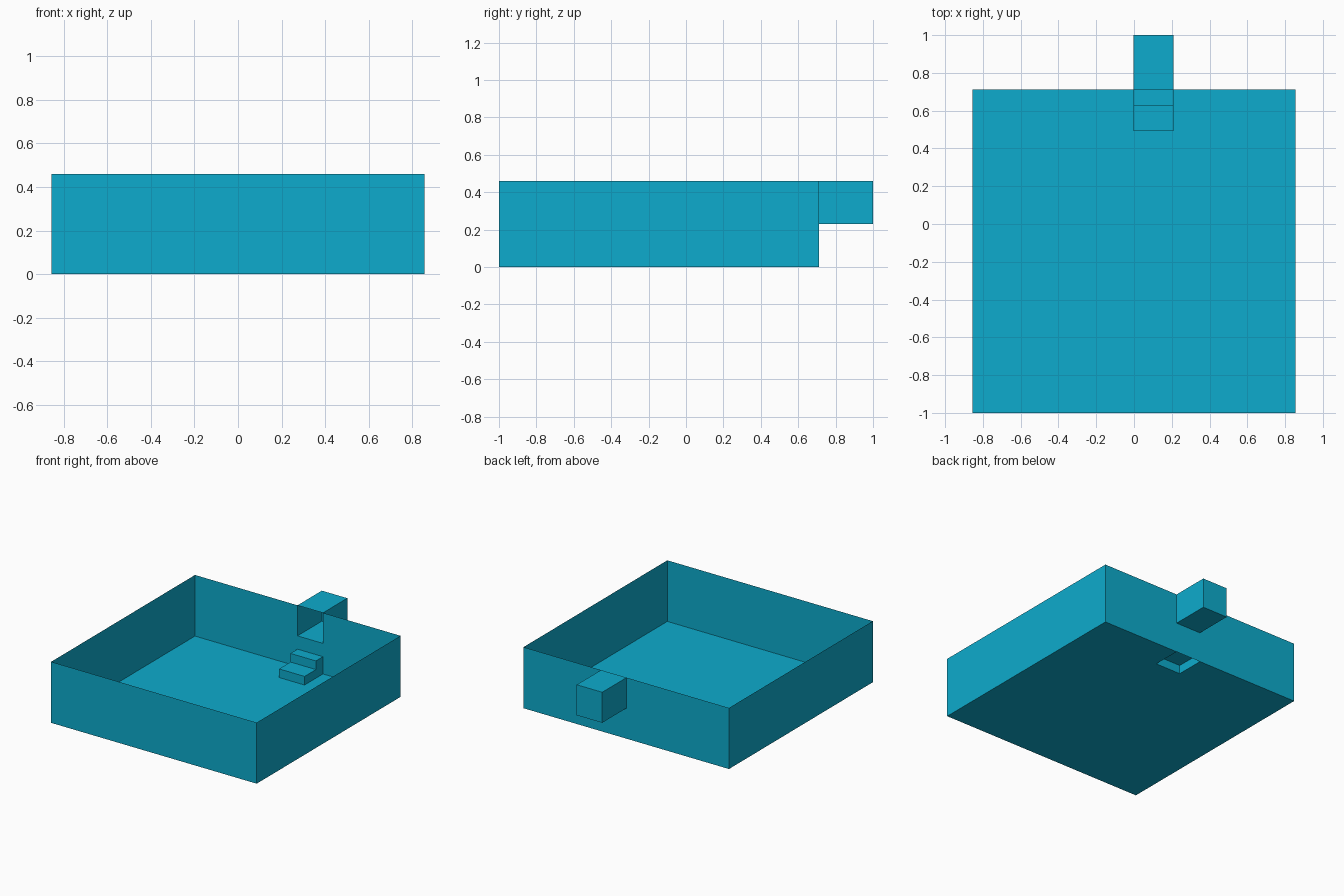
import bpy, bmesh

cube = bpy.data.objects.get("Cube")
if cube:
    bpy.data.objects.remove(cube, do_unlink=True)

# Main dimensions
W = 0.856                    # half width of the room
FRONT, WALL, END = -1.0, 0.711, 1.0
TOP, SILL = 0.46, 0.23       # wall top and alcove floor
L, R = -0.002, 0.21          # sides of stairs and alcove
STEP_Y, TREAD_Y, RISE = 0.492, 0.627, 0.065

# Single shared colour
blue = bpy.data.materials.new("turquoise_blue")
blue.use_nodes = True
colour = (0.004, 0.41, 0.61, 1.0)
blue.diffuse_color = colour
blue.node_tree.nodes["Principled BSDF"].inputs["Base Color"].default_value = colour


def sheet(name, polygons):
    """Thin-surface object made from polygon outlines."""
    bm = bmesh.new()
    for outline in polygons:
        bm.faces.new([bm.verts.new(p) for p in outline])
    bmesh.ops.remove_doubles(bm, verts=bm.verts, dist=0.0001)
    bmesh.ops.recalc_face_normals(bm, faces=bm.faces)
    mesh = bpy.data.meshes.new(name)
    bm.to_mesh(mesh)
    bm.free()
    mesh.materials.append(blue)
    obj = bpy.data.objects.new(name, mesh)
    bpy.context.collection.objects.link(obj)
    return obj


def strip(profile):
    """Quads spanning L to R along a (y, z) profile."""
    return [[(L, *a), (R, *a), (R, *b), (L, *b)]
            for a, b in zip(profile, profile[1:])]


def sides(profile):
    """End caps of a (y, z) profile at L and R."""
    return [[(x, *p) for p in profile] for x in (L, R)]


# Room shell: floor notched under the stairs, back wall notched for the alcove
floor = [(-W, FRONT, 0), (W, FRONT, 0), (W, WALL, 0), (R, WALL, 0),
         (R, STEP_Y, 0), (L, STEP_Y, 0), (L, WALL, 0), (-W, WALL, 0)]
back = [(x, WALL, z) for x, z in
        ((-W, 0), (L, 0), (R, 0), (W, 0), (W, TOP), (R, TOP),
         (R, SILL), (L, SILL), (L, TOP), (-W, TOP))]
front = [(-W, FRONT, 0), (W, FRONT, 0), (W, FRONT, TOP), (-W, FRONT, TOP)]
side_walls = [[(x, FRONT, 0), (x, WALL, 0), (x, WALL, TOP), (x, FRONT, TOP)]
              for x in (-W, W)]
sheet("room_shell", [floor, back, front] + side_walls)

# Two hollow steps against the back wall
steps = [(STEP_Y, 0), (STEP_Y, RISE), (TREAD_Y, RISE),
         (TREAD_Y, 2 * RISE), (WALL, 2 * RISE)]
sheet("steps", strip(steps) + sides(steps + [(WALL, 0)]))

# Alcove behind the back wall, open towards the room
alcove = [(WALL, SILL), (END, SILL), (END, TOP), (WALL, TOP)]
sheet("alcove", strip(alcove) + sides(alcove))
